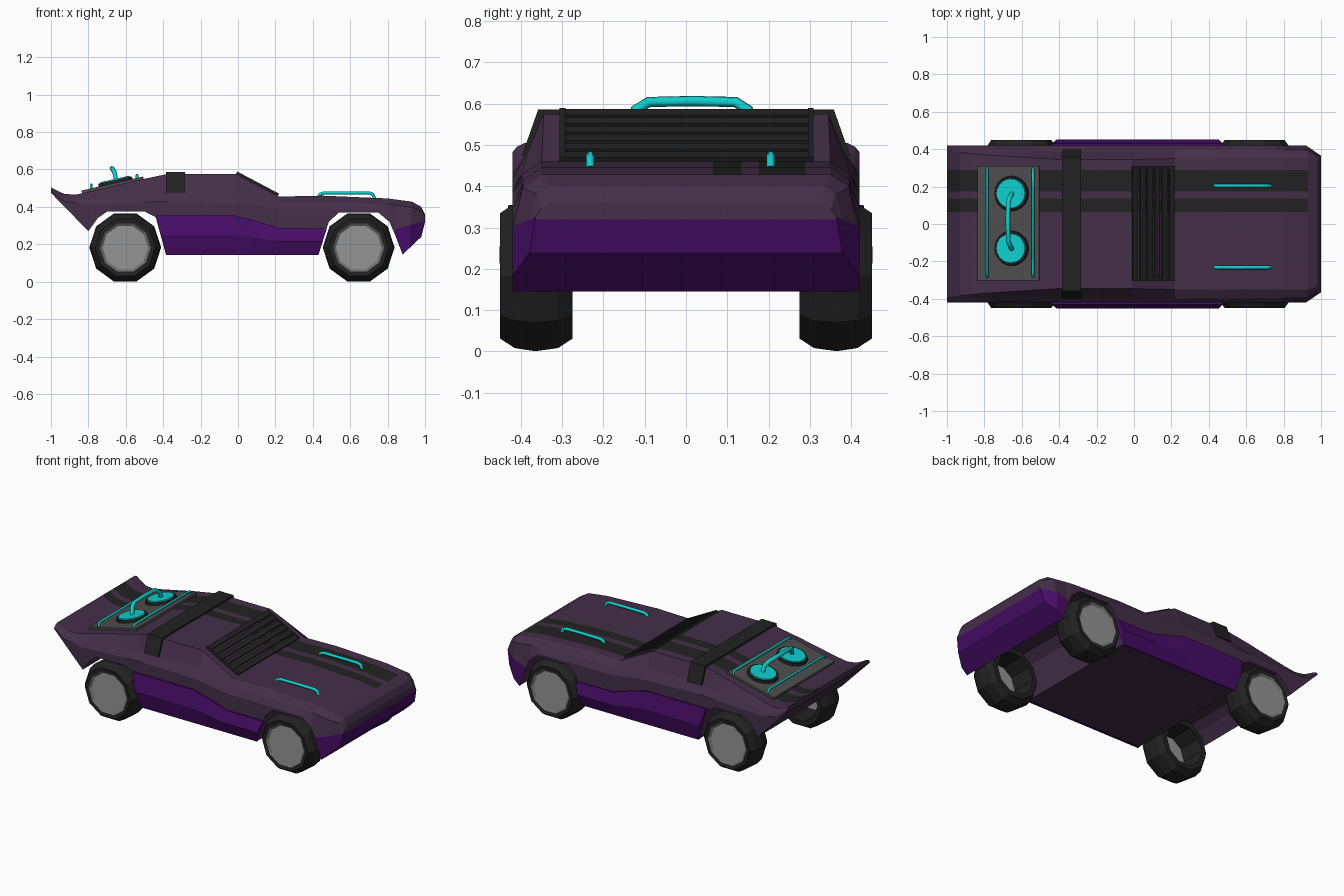
import bpy, bmesh, math
from mathutils import Matrix, Vector

if "Cube" in bpy.data.objects:
    bpy.data.objects.remove(bpy.data.objects["Cube"])


def material(name, rgb):
    m = bpy.data.materials.new(name)
    m.diffuse_color = (*rgb, 1)
    m.use_nodes = True
    m.node_tree.nodes["Principled BSDF"].inputs["Base Color"].default_value = m.diffuse_color
    return m


PLUM = material("dark_plum", (0.058, 0.028, 0.066))
PURPLE = material("vivid_purple", (0.062, 0.004, 0.135))
BLACK = material("black", (0.016, 0.016, 0.016))
GREY = material("deck_grey", (0.075, 0.075, 0.075))
HUB = material("hub_grey", (0.30, 0.30, 0.30))
RIM = material("rim_grey", (0.16, 0.16, 0.16))
CYAN = material("cyan", (0.005, 0.62, 0.62))


def finish(name, bm, mats, recalc=True):
    if recalc:
        bmesh.ops.recalc_face_normals(bm, faces=bm.faces)
    me = bpy.data.meshes.new(name)
    bm.to_mesh(me)
    bm.free()
    for m in mats:
        me.materials.append(m)
    ob = bpy.data.objects.new(name, me)
    bpy.context.collection.objects.link(ob)
    return ob


def lerp(table, x):
    for (x0, v0), (x1, v1) in zip(table, table[1:]):
        if x <= x1:
            return v0 + (v1 - v0) * (x - x0) / (x1 - x0)
    return table[-1][1]


def loft(name, rings, mats, rule, closed=True):
    """Skin a list of point rings; rule(x, row) gives the material index."""
    bm = bmesh.new()
    vs = [[bm.verts.new(p) for p in r] for r in rings]
    n = len(vs[0])
    for a, b in zip(vs, vs[1:]):
        for j in range(n):
            k = (j + 1) % n
            f = bm.faces.new((a[j], a[k], b[k], b[j]))
            f.material_index = rule((a[j].co.x + b[j].co.x) / 2, j)
    if closed:
        bm.faces.new(vs[0])
        bm.faces.new(vs[-1])
    return finish(name, bm, mats)


def box(name, centre, size, tilt, mat):
    bm = bmesh.new()
    bmesh.ops.create_cube(bm, size=1, matrix=Matrix.Translation(centre)
                          @ Matrix.Rotation(tilt, 4, 'Y') @ Matrix.Diagonal((*size, 1)))
    return finish(name, bm, [mat])


def disc(name, centre, r1, r2, depth, tilt, mat):
    bm = bmesh.new()
    bmesh.ops.create_cone(bm, cap_ends=True, segments=20, radius1=r1, radius2=r2, depth=depth,
                          matrix=Matrix.Translation(centre) @ Matrix.Rotation(tilt, 4, 'Y'))
    return finish(name, bm, [mat])


def tube(name, pts, r, mat):
    cu = bpy.data.curves.new(name, 'CURVE')
    cu.dimensions = '3D'
    cu.bevel_depth = r
    cu.bevel_resolution = 1
    cu.use_fill_caps = True
    sp = cu.splines.new('POLY')
    sp.points.add(len(pts) - 1)
    for p, co in zip(sp.points, pts):
        p.co = (*co, 1)
    tmp = bpy.data.objects.new(name + "_path", cu)
    bpy.context.collection.objects.link(tmp)
    bpy.context.view_layer.update()
    me = bpy.data.meshes.new_from_object(tmp)
    bpy.data.objects.remove(tmp)
    me.materials.clear()
    me.materials.append(mat)
    bpy.context.collection.objects.link(bpy.data.objects.new(name, me))


# body: outlines along x for top, bottom, widths and creases
top = [(-1, .505), (-.97, .488), (-.93, .470), (-.87, .465), (-.8, .48), (-.55, .54), (-.38, .575),
       (-.01, .575), (.22, .455), (.45, .46), (.8, .445), (.93, .428), (.98, .40), (1, .36)]
bottom = [(-1, .475), (-.8, .27), (-.75, .34), (-.7, .375), (-.5, .375), (-.44, .345), (-.385, .145),
          (.43, .145), (.485, .32), (.54, .37), (.75, .37), (.81, .32), (.84, .25), (.88, .145),
          (.98, .24), (1, .32)]
top_w = [(-1, .39), (-.8, .37), (-.4, .345), (0, .345), (.22, .35), (.93, .35), (1, .33)]
drop = [(-1, .01), (-.8, .04), (-.4, .095), (0, .095), (.22, .03), (.93, .03), (1, .015)]
shoulder_w = [(-1, .41), (-.8, .405), (-.4, .385), (0, .385), (.22, .40), (.93, .395), (1, .35)]
waist = [(-1, .483), (-.93, .43), (-.8, .41), (-.4, .43), (0, .42), (.22, .39), (.75, .385),
         (.81, .34), (.84, .28), (1, .325)]
side_w = [(-1, .42), (.92, .42), (1, .365)]

stations = sorted({x for t in (top, bottom, waist, side_w) for x, _ in t})
rings = []
for x in stations:
    zt, zb, zm = lerp(top, x), lerp(bottom, x), lerp(waist, x)
    wt, ws, w, zs = lerp(top_w, x), lerp(shoulder_w, x), lerp(side_w, x), zt - lerp(drop, x)
    half = [(ws, zs), (w, zm), (w, zb)]
    ring = [(y, zt) for y in (-wt, .065, .135, .175, .29, wt)]
    ring += half + [(-y, z) for y, z in reversed(half)]
    rings.append([(x, y, z) for y, z in ring])


def body_colour(x, row):
    if row in (1, 3) and x < .93:
        return 2                                  # racing stripes
    if row in (7, 9) and x > .84 or row == 8 and x > .88:
        return 1                                  # nose apron
    return 0


loft("body", rings, [PLUM, PURPLE, BLACK], body_colour)

# side skirts, bulging outward
skirt_top = [(-.44, .355), (-.02, .355), (.08, .33), (.22, .287), (.475, .285)]
for s in (-1, 1):
    rings = []
    for i, (x, z) in enumerate(skirt_top):
        xb = {0: -.385, 4: .43}.get(i, x)
        xm = x + (xb - x) * .5
        rings.append([(x, s * .41, z), (x, s * .43, z), (xm, s * .452, z * .5 + .0725),
                      (xb, s * .425, .143), (xb, s * .41, .143)])
    loft("side_skirt", rings, [PURPLE], lambda x, r: 0)

# wheels: ten-sided, turned, open on the inner side
profile = [(.002, .438), (.122, .438), (.136, .447), (.160, .45), (.184, .415), (.192, .365),
           (.184, .31), (.160, .275), (.130, .275), (.122, .425), (.002, .425)]
wheel_mats = [0, 1, 2, 2, 2, 2, 2, 2, 2, 0]
for cx in (-.603, .645):
    for s in (-1, 1):
        bm = bmesh.new()
        rows = [[bm.verts.new((cx + r * math.cos(i * math.pi / 5), s * y,
                               .183 + r * math.sin(i * math.pi / 5))) for i in range(10)]
                for r, y in profile]
        for a, b, m in zip(rows, rows[1:], wheel_mats):
            for i in range(10):
                k = (i + 1) % 10
                bm.faces.new((a[i], a[k], b[k], b[i])).material_index = m
        bm.faces.new(rows[0])
        bm.faces.new(rows[-1])
        finish("wheel", bm, [HUB, RIM, BLACK])

# windscreen louvre: frame rails and slats on the slope
p0, p1 = Vector((-.008, 0, .582)), Vector((.215, 0, .464))
slope = math.atan2(p0.z - p1.z, p1.x - p0.x)
length = (p1 - p0).length
for y in (-.299, .302):
    box("louvre_rail", (p0 + p1) / 2 + Vector((0, y, 0)), (length, .014, .016), slope, BLACK)
for i in range(6):
    c = p0.lerp(p1, (i + .35) / 5.7)
    box("louvre_slat", c, (.031, .60, .012), slope, BLACK)

# roof band wrapped over the cabin
outer = [(-.397, .475), (-.358, .586), (.358, .586), (.397, .475)]
inner = [(.375, .475), (.335, .566), (-.335, .566), (-.375, .475)]
bm = bmesh.new()
ends = [[bm.verts.new((x, y, z)) for y, z in outer + inner] for x in (-.385, -.283)]
for v in ends:
    for j in range(3):
        bm.faces.new((v[j], v[j + 1], v[6 - j], v[7 - j]))
for j in range(8):
    k = (j + 1) % 8
    bm.faces.new((ends[0][j], ends[0][k], ends[1][k], ends[1][j]))
finish("roof_band", bm, [BLACK])

# rear deck with round units
TILT = -.224
up = Vector((math.sin(TILT), 0, math.cos(TILT)))
box("rear_deck", (-.67, .004, .515), (.338, .61, .02), TILT, GREY)
for y in (.163, -.13):
    c = Vector((-.653, y, .522))
    disc("unit_collar", c + up * .010, .096, .090, .024, TILT, BLACK)
    disc("unit_cap", c + up * .022, .082, .078, .012, TILT, CYAN)

# cyan pipes: deck arch, deck rails and bonnet handles
tube("deck_arch", [(-.652, -.135, .54), (-.66, -.122, .585), (-.672, -.09, .604), (-.674, .015, .606),
                   (-.672, .12, .604), (-.66, .15, .585), (-.652, .163, .54)], .013, CYAN)
for x, z in ((-.785, .520), (-.54, .570)):
    tube("deck_rail", [(x, -.285, z - .035), (x, -.278, z - .006), (x, -.265, z), (x, .28, z),
                       (x, .293, z - .006), (x, .30, z - .035)], .007, CYAN)
for y in (.205, -.232):
    tube("bonnet_handle", [(.432, y, .455), (.44, y, .468), (.46, y, .475), (.70, y, .475),
                           (.72, y, .468), (.73, y, .445)], .010, CYAN)
